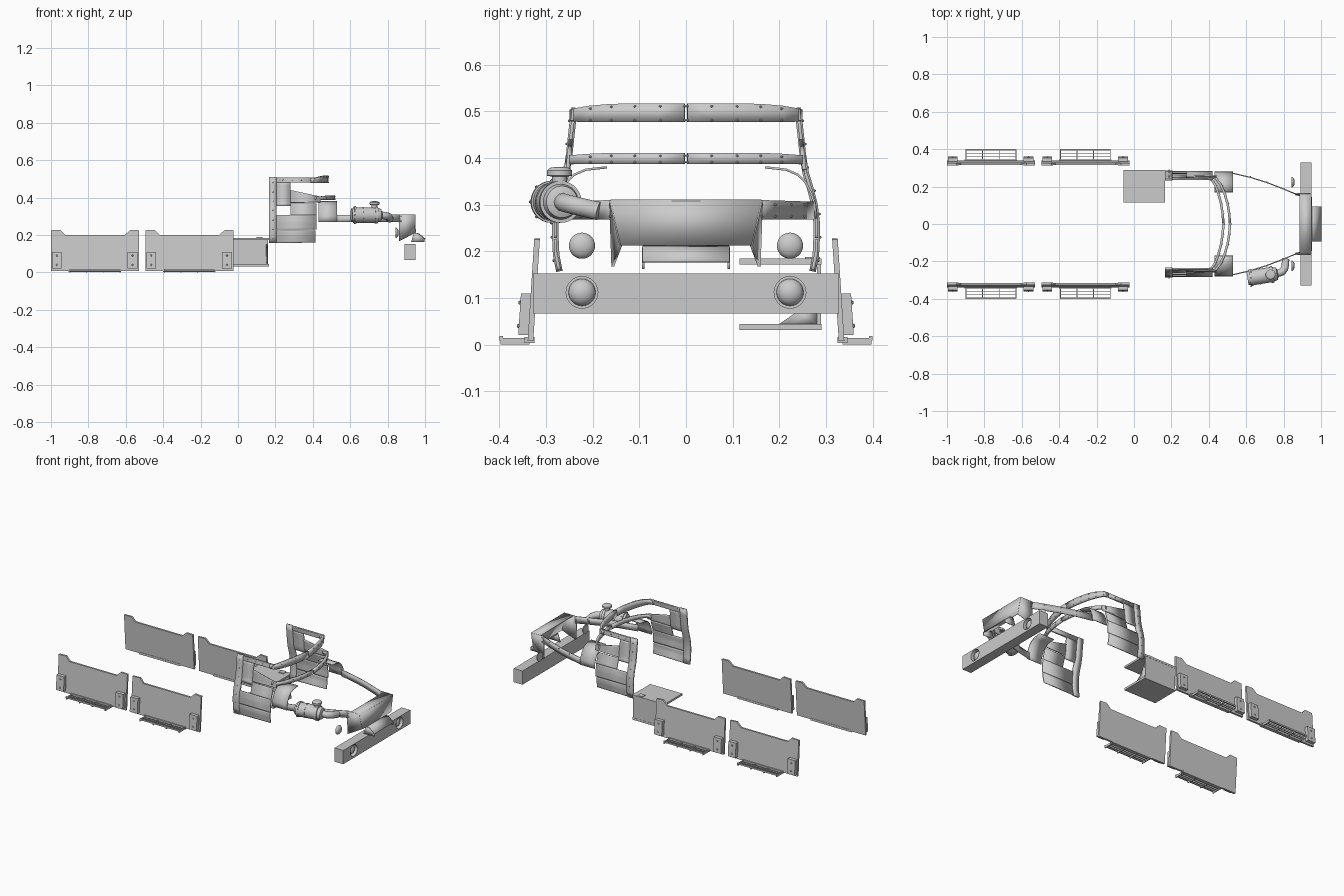
import bpy, bmesh, math
from mathutils import Vector

if "Cube" in bpy.data.objects:
    bpy.data.objects.remove(bpy.data.objects["Cube"])


def mk(name, verts, faces, mirror=False, thick=0):
    me = bpy.data.meshes.new(name)
    me.from_pydata([tuple(v) for v in verts], [], faces)
    bm = bmesh.new()
    bm.from_mesh(me)
    bmesh.ops.recalc_face_normals(bm, faces=bm.faces)
    bm.to_mesh(me)
    bm.free()
    ob = bpy.data.objects.new(name, me)
    bpy.context.collection.objects.link(ob)
    if thick:
        s = ob.modifiers.new("solid", 'SOLIDIFY')
        s.thickness, s.offset = thick, 0
    if mirror:
        ob.modifiers.new("mirror", 'MIRROR').use_axis = (False, True, False)
    return ob


def box(name, x, y, z, mirror=False):
    v = [(a, b, c) for a in x for b in y for c in z]
    f = [(0, 1, 3, 2), (4, 6, 7, 5), (0, 4, 5, 1), (2, 3, 7, 6), (0, 2, 6, 4), (1, 5, 7, 3)]
    return mk(name, v, f, mirror)


def slab(name, pts, fn_in, fn_out, mirror=True):
    """xz outline made into a plate between two y functions of z"""
    n = len(pts)
    v = [(x, fn_in(z), z) for x, z in pts] + [(x, fn_out(z), z) for x, z in pts]
    f = [tuple(range(n)), tuple(range(n, 2 * n))]
    f += [(i, (i + 1) % n, (i + 1) % n + n, i + n) for i in range(n)]
    return mk(name, v, f, mirror)


def ribbon(name, path, thick, mirror=False):
    """upright strip; path of (x, y, z_low, z_high)"""
    v = [(x, y, z) for x, y, a, b in path for z in (a, b)]
    f = [(2 * i, 2 * i + 2, 2 * i + 3, 2 * i + 1) for i in range(len(path) - 1)]
    return mk(name, v, f, mirror, thick)


def lathe(name, origin, axis, prof, mirror=False, n=28):
    """profile of (distance along axis, radius)"""
    q = Vector(axis).to_track_quat('Z', 'Y')
    v = [Vector(origin) + q @ Vector((r * math.cos(2 * math.pi * k / n),
         r * math.sin(2 * math.pi * k / n), d)) for d, r in prof for k in range(n)]
    f = [(i * n + k, i * n + (k + 1) % n, (i + 1) * n + (k + 1) % n, (i + 1) * n + k)
         for i in range(len(prof) - 1) for k in range(n)]
    f += [tuple(range(n)), tuple(range((len(prof) - 1) * n, len(prof) * n))]
    return mk(name, v, f, mirror)


def rivets(name, points, r=.003, mirror=True):
    bm = bmesh.new()
    for p in points:
        g = bmesh.ops.create_icosphere(bm, subdivisions=1, radius=r)
        bmesh.ops.translate(bm, vec=p, verts=g['verts'])
    ob = mk(name, [], [], mirror)
    bm.to_mesh(ob.data)
    bm.free()


# Side skirt panels with brackets and grille steps
def lean(off):
    return lambda z: .34 + off - .065 * z

for i, x in enumerate((-1.0, -.495)):
    tag = ("rear", "middle")[i]
    slab(tag + "_skirt", [(x, .008), (x + .47, .008), (x + .47, .225), (x + .425, .227),
         (x + .395, .2), (x + .075, .2), (x + .05, .227), (x, .225)], lean(-.012), lean(0))
    for s, bx in (("a", x + .005), ("b", x + .41)):
        slab(f"{tag}_bracket_{s}", [(bx, .02), (bx + .052, .02), (bx + .052, .11), (bx, .11)],
             lean(0), lean(.021))
        rivets(f"{tag}_bolts_{s}", [(bx + .026, .36 - .065 * z, z) for z in (.04, .09)], .006)
    sx = x + .095
    box(tag + "_step_flange", (sx, sx + .28), (.325, .346), (.003, .016), True)
    box(tag + "_step_edge", (sx + .005, sx + .275), (.392, .4), (.009, .018), True)
    for j, y in enumerate((.36, .375)):
        box(f"{tag}_step_bar_{j}", (sx + .005, sx + .275), (y, y + .003), (.004, .014), True)
    for j in range(4):
        cx = sx + .005 + j * .0885
        slab(f"{tag}_step_cross_{j}", [(cx, 0), (cx + .005, 0), (cx + .005, .014), (cx, .014)],
             lambda z: .335, lambda z: .398)

# Battery carrier: open C section with end gussets
box("carrier_top", (-.055, .165), (.115, .29), (.172, .184))
box("carrier_bottom", (-.055, .165), (.115, .29), (.031, .044))
box("carrier_wall", (-.05, .16), (.281, .289), (.031, .184))
for i, x in enumerate((-.05, .154)):
    mk(f"carrier_gusset_{i}", [(x, .2, .044), (x, .282, .044), (x, .282, .15), (x, .24, .072)],
       [(0, 1, 2, 3)], thick=.006)
box("carrier_latch", (.1, .132), (.255, .287), (.184, .188))

# Cab side skins follow one bulged cross-section
SECT = [(.15, .270), (.17, .274), (.2, .28), (.27, .28), (.31, .274), (.35, .262), (.38, .253),
        (.44, .247), (.52, .238)]

def side_y(z):
    for (a, ya), (b, yb) in zip(SECT, SECT[1:]):
        if z <= b:
            return ya + (yb - ya) * (z - a) / (b - a)
    return SECT[-1][1]

def skin(name, x0, x1, lo, hi, lo2=None, hi2=None, thick=.007):
    n = 10
    ends = ((x0, lo, hi), (x1, lo if lo2 is None else lo2, hi if hi2 is None else hi2))
    v = [(x, side_y(a + (b - a) * k / n), a + (b - a) * k / n)
         for x, a, b in ends for k in range(n + 1)]
    f = [(k, k + 1, k + n + 2, k + n + 1) for k in range(n)]
    mk(name, v, f, True, thick)

skin("cab_rear_pillar", .165, .207, .157, .508, thick=.014)
skin("door_top_rail", .207, .42, .48, .507, thick=.01)
skin("window_corner", .207, .28, .355, .48)
skin("door_belt", .28, .44, .372, .44, .375, .405, .009)
skin("door_middle", .28, .42, .305, .368)
skin("door_upper_panel", .207, .42, .228, .305)
skin("door_lower_panel", .207, .415, .157, .225, .16, .225)
rivets("cab_rivets", [(.187, side_y(z) + .008, z) for z in (.18, .23, .28, .33, .38, .43, .48)]
       + [(x, side_y(.494) + .006, .494) for x in (.24, .29, .34, .39)])

# Cowl corner, curling inward at the top
prof = [(.279, .27), (.276, .3), (.268, .325), (.256, .348), (.24, .364), (.215, .375), (.17, .38)]
mk("cowl_corner", [(x, y, z) for x in (.43, .53) for y, z in prof],
   [(k, k + 1, k + 8, k + 7) for k in range(6)], True, .005)

# Windscreen frames, each split at the middle
upper = [(.39, .243, .479, .504), (.415, .238, .478, .506), (.436, .205, .477, .512),
         (.452, .16, .477, .516), (.465, .11, .477, .517), (.474, .055, .477, .517),
         (.478, .003, .477, .517)]
lower = [(.41, .252, .386, .405), (.44, .243, .387, .406), (.466, .205, .387, .409),
         (.485, .16, .387, .411), (.5, .11, .387, .411), (.509, .055, .387, .411),
         (.513, .003, .387, .411)]
for nm, path in (("windscreen_top_frame", upper), ("windscreen_bottom_frame", lower)):
    ribbon(nm, path, .013, True)
    rivets(nm + "_rivets", [(x + .007, y, z) for x, y, a, b in path[2:] for z in (a + .004, b - .006)])

# Bonnet side rails and nose
rail = [(.52, .273, .268, .307), (.62, .25, .268, .307), (.71, .222, .268, .308),
        (.8, .187, .268, .309), (.87, .158, .268, .31)]
ribbon("bonnet_rail", rail, .006, True)
rivets("rail_rivets", [(x + .002, y + .004, z) for x, y, a, b in rail[1:] for z in (.275, .3)])
mk("nose_side", [(.86, .162, .31), (.945, .162, .31), (.948, .14, .212), (.862, .157, .167)],
   [(0, 1, 2, 3)], True, .006)
mk("nose_front", [(.945, -.162, .308), (.945, .162, .308), (.948, .14, .212), (.948, -.14, .212)],
   [(0, 1, 2, 3)], thick=.006)
mk("nose_top", [(.885, -.16, .308), (.885, .16, .308), (.948, .162, .308), (.948, -.162, .308)],
   [(0, 1, 2, 3)], thick=.005)

# Nose step: sloped plate with side cheeks
mk("nose_step", [(.94, -.093, .21), (.94, .093, .21), (.965, .093, .207), (.965, -.093, .207),
   (1.0, .093, .178), (1.0, -.093, .178)], [(0, 1, 2, 3), (3, 2, 4, 5)], thick=.005)
mk("nose_step_cheek", [(.925, .092, .162), (.94, .092, .208), (.965, .092, .206), (.998, .092, .178),
   (.998, .092, .162)], [(0, 1, 2, 3, 4)], True, .005)

# Bumper with recessed lamps
bumper = box("bumper", (.89, .95), (-.328, .328), (.067, .152))
for s in (-1, 1):
    cut = lathe("lamp_cutter", (.925, s * .223, .112), (1, 0, 0), [(0, .034), (.05, .034)])
    m = bumper.modifiers.new("recess", 'BOOLEAN')
    m.operation, m.object, m.solver = 'DIFFERENCE', cut, 'EXACT'
    bpy.context.view_layer.objects.active = bumper
    bpy.ops.object.modifier_apply(modifier=m.name)
    bpy.data.objects.remove(cut)

def dome(r, h):
    return [(h * math.sin(t * math.pi / 12), max(r * math.cos(t * math.pi / 12), .0005))
            for t in range(7)]

lathe("bumper_lamp", (.925, .223, .112), (1, 0, 0), dome(.029, .022), True)
lathe("upper_lamp", (.842, .223, .212), (1, 0, 0), dome(.028, .017), True)

# Air cleaner: canister, intake cap and elbow
ax = Vector((.16, .026, 0)).normalized()
org = Vector((.607, -.291, .306))
lathe("air_cleaner", org, ax, [(0, .026), (0, .036), (.012, .038), (.012, .045), (.024, .045),
      (.024, .041), (.06, .041), (.06, .043), (.066, .043), (.066, .041), (.125, .041),
      (.125, .045), (.14, .045), (.14, .038), (.158, .034), (.164, .02)])
top = org + ax * .125
lathe("intake_cap", (top.x, top.y, .34), (0, 0, 1), [(0, .016), (.02, .016), (.022, .027),
      (.033, .027), (.039, .02), (.041, .004)])
rivets("cleaner_bolts", [org + ax * .018 + Vector((0, .045 * math.cos(a), .045 * math.sin(a)))
       for a in [k * math.pi / 4 for k in range(8)]], .004, False)
cu = bpy.data.curves.new("intake_elbow", 'CURVE')
cu.dimensions, cu.bevel_depth, cu.bevel_resolution, cu.use_fill_caps = '3D', .02, 4, True
sp = cu.splines.new('BEZIER')
pts = [(.755, -.267, .306), (.797, -.25, .301), (.812, -.187, .286)]
sp.bezier_points.add(2)
for bp, p in zip(sp.bezier_points, pts):
    bp.co, bp.handle_left_type, bp.handle_right_type = p, 'AUTO', 'AUTO'
bpy.context.collection.objects.link(bpy.data.objects.new("intake_elbow", cu))

# Smooth shading with sharp edges kept
for ob in bpy.context.scene.objects:
    ob.select_set(ob.type == 'MESH')
bpy.context.view_layer.objects.active = bumper
bpy.ops.object.shade_smooth_by_angle(angle=math.radians(30))
